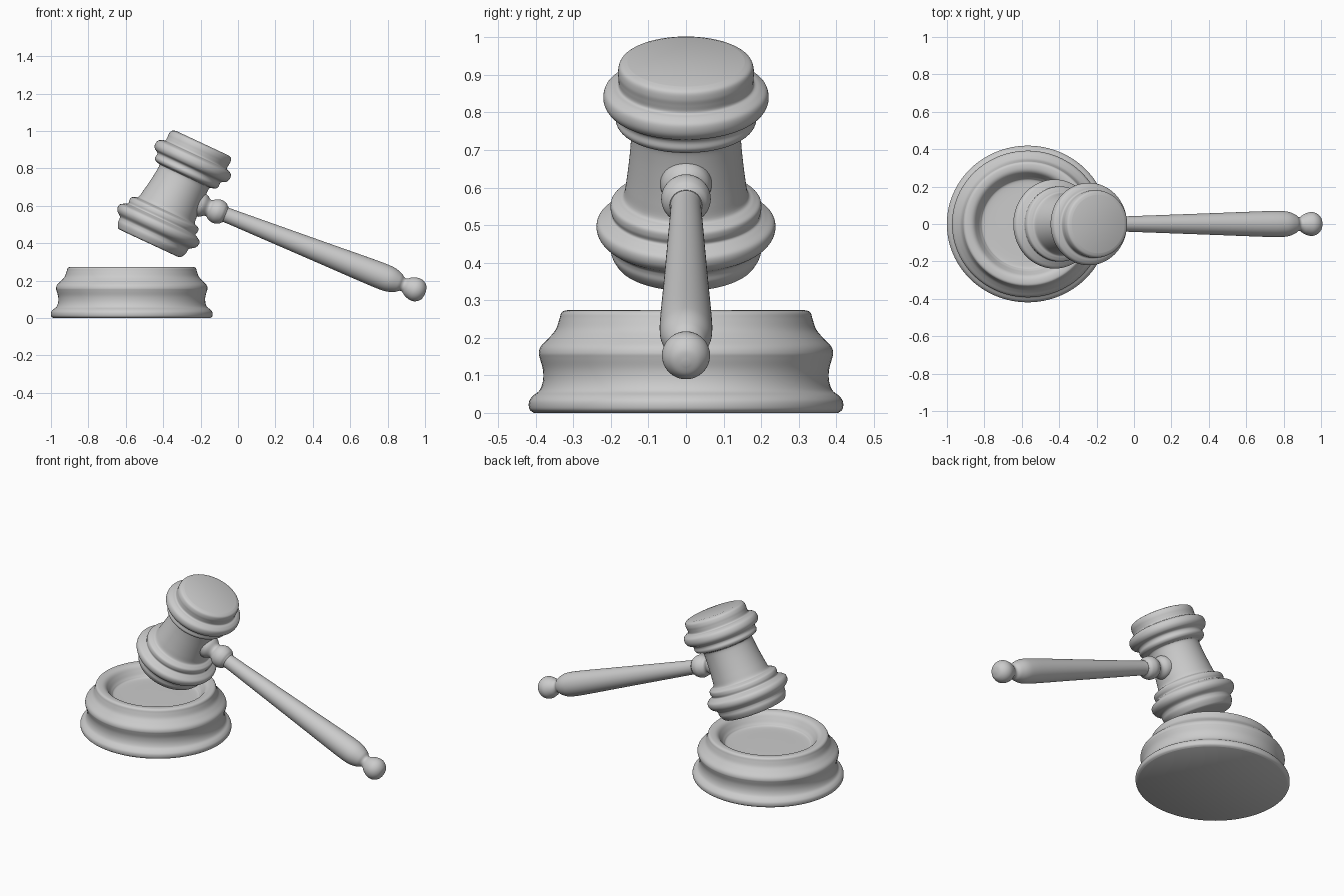
import bpy, bmesh, math
from mathutils import Matrix, Vector

if "Cube" in bpy.data.objects:
    bpy.data.objects.remove(bpy.data.objects["Cube"])

SEG = 96


def smooth_profile(pts, steps=5):
    """Catmull-Rom curve through (radius, height) points."""
    p = [Vector(q) for q in pts]
    p = [p[0]] + p + [p[-1]]
    out = []
    for a, b, c, d in zip(p, p[1:], p[2:], p[3:]):
        for i in range(steps):
            t = i / steps
            out.append(0.5 * (2 * b + (c - a) * t + (2 * a - 5 * b + 4 * c - d) * t * t
                              + (3 * b - a - 3 * c + d) * t ** 3))
    return out + [p[-1]]


def lathe(name, pts, matrix):
    """Turn a profile about local z, close both ends, then place it."""
    bm = bmesh.new()
    rings = []
    for r, h in smooth_profile(pts):
        rings.append([bm.verts.new((r * math.cos(2 * math.pi * i / SEG),
                                    r * math.sin(2 * math.pi * i / SEG), h)) for i in range(SEG)])
    for a, b in zip(rings, rings[1:]):
        for i in range(SEG):
            j = (i + 1) % SEG
            bm.faces.new((a[i], a[j], b[j], b[i]))
    bm.faces.new(rings[0][::-1])
    bm.faces.new(rings[-1])
    bm.transform(matrix)
    bmesh.ops.recalc_face_normals(bm, faces=bm.faces)
    me = bpy.data.meshes.new(name)
    bm.to_mesh(me)
    bm.free()
    ob = bpy.data.objects.new(name, me)
    bpy.context.collection.objects.link(ob)
    bpy.ops.object.select_all(action='DESELECT')
    ob.select_set(True)
    bpy.context.view_layer.objects.active = ob
    bpy.ops.object.shade_smooth_by_angle(angle=math.radians(40))
    return ob


def frame(x_axis, z_axis, origin):
    """Matrix from local x and z directions lying in the xz plane."""
    m = Matrix.Identity(4)
    m.col[0] = (x_axis[0], 0, x_axis[1], 0)
    m.col[2] = (z_axis[0], 0, z_axis[1], 0)
    m.col[3] = (origin[0], 0, origin[1], 1)
    return m


# Sound block: moulded disc with a dished top
block = [(0.405, 0), (0.417, 0.01), (0.418, 0.03), (0.408, 0.045), (0.39, 0.06),
         (0.381, 0.085), (0.381, 0.115), (0.389, 0.145), (0.392, 0.16), (0.386, 0.178),
         (0.365, 0.2), (0.347, 0.222), (0.337, 0.25), (0.332, 0.266), (0.32, 0.273),
         (0.295, 0.272), (0.277, 0.262), (0.262, 0.24), (0.245, 0.215), (0.22, 0.203), (0.1, 0.203)]
lathe("sound_block", block,
      Matrix.Translation((-0.568, 0, 0)) @ Matrix.Diagonal((1.033, 1, 1, 1)))

# Gavel head: waisted barrel with stacked rings, leaning to the right
head = [(0.165, -0.303), (0.182, -0.3), (0.193, -0.285), (0.2, -0.268), (0.201, -0.25),
        (0.206, -0.237), (0.228, -0.22), (0.238, -0.2), (0.234, -0.178), (0.212, -0.164),
        (0.198, -0.155), (0.201, -0.138), (0.198, -0.12), (0.182, -0.11), (0.166, -0.1),
        (0.159, -0.06), (0.152, 0), (0.147, 0.06), (0.147, 0.1), (0.158, 0.107),
        (0.178, 0.114), (0.187, 0.128), (0.185, 0.146), (0.19, 0.158), (0.21, 0.17),
        (0.22, 0.19), (0.216, 0.215), (0.198, 0.228), (0.181, 0.235), (0.18, 0.255),
        (0.181, 0.275), (0.175, 0.295), (0.155, 0.304)]
a, b = math.radians(28), math.radians(25)
lathe("gavel_head", head, frame((math.cos(b), -math.sin(b)),
                                (math.sin(a), math.cos(a)), (-0.334, 0.667)))

# Handle: collar bead, swelling grip and end knob
handle = [(0.07, -0.12), (0.064, -0.085), (0.048, -0.06), (0.047, -0.045), (0.059, -0.028),
          (0.066, 0), (0.059, 0.028), (0.045, 0.045), (0.041, 0.065), (0.047, 0.25),
          (0.059, 0.6), (0.068, 0.85), (0.07, 0.95), (0.066, 1.0), (0.052, 1.04),
          (0.038, 1.06), (0.038, 1.075), (0.054, 1.1), (0.064, 1.135), (0.057, 1.165),
          (0.036, 1.187), (0.008, 1.194)]
c = math.radians(21.5)
lathe("handle", handle, frame((math.sin(c), math.cos(c)),
                              (math.cos(c), -math.sin(c)), (-0.11, 0.57)))
